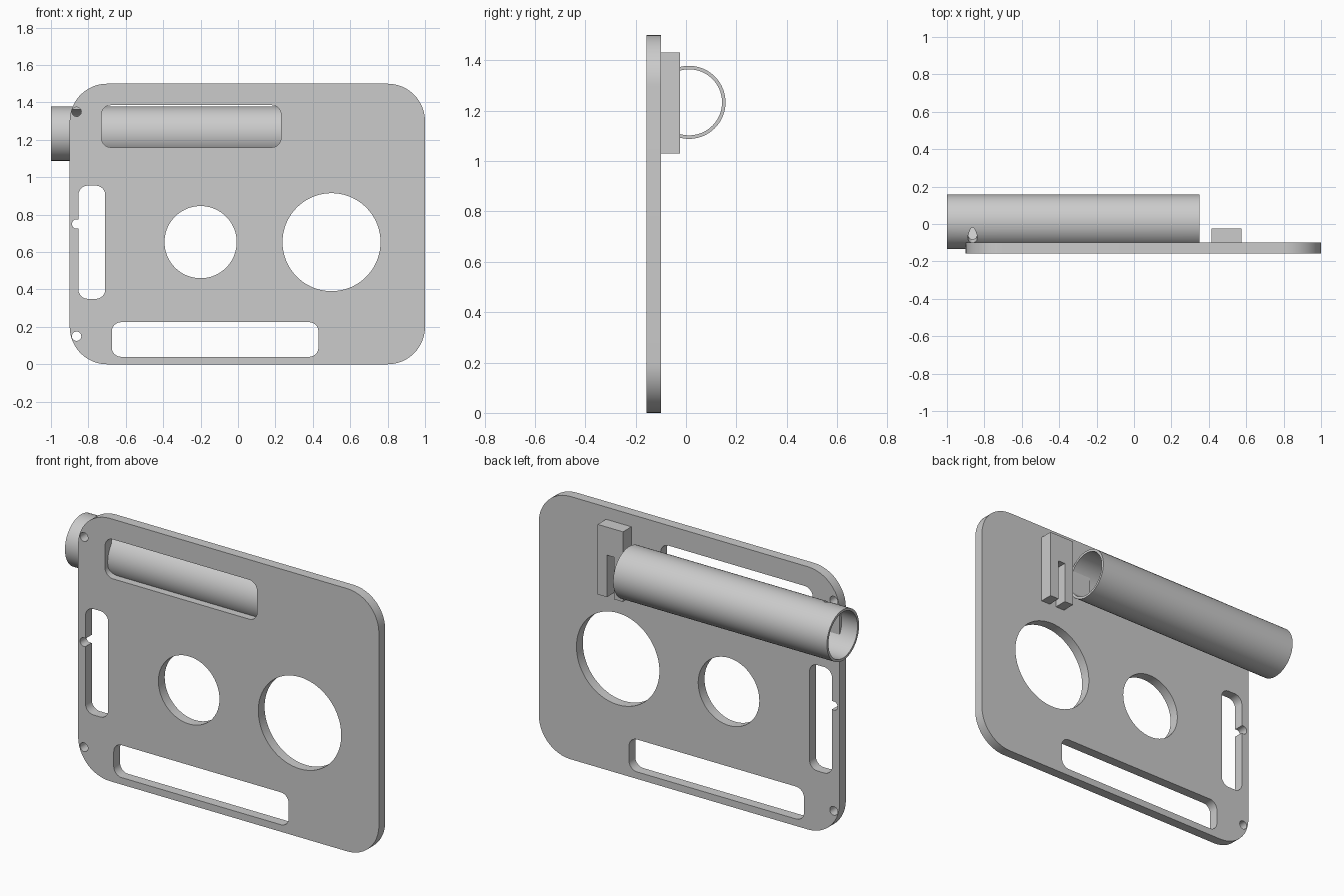
import bpy, bmesh, math

cube = bpy.data.objects.get("Cube")
if cube:
    bpy.data.objects.remove(cube, do_unlink=True)

grey = bpy.data.materials.new("light_grey")
grey.use_nodes = True
colour = (0.6, 0.6, 0.6, 1)
grey.diffuse_color = colour
grey.node_tree.nodes["Principled BSDF"].inputs["Base Color"].default_value = colour

FRONT, BACK = -0.157, -0.1


def rounded_rect(x0, x1, z0, z1, r, steps=12):
    corners = [(x1 - r, z1 - r), (x0 + r, z1 - r), (x0 + r, z0 + r), (x1 - r, z0 + r)]
    return [(cx + r * math.cos(a), cz + r * math.sin(a))
            for k, (cx, cz) in enumerate(corners)
            for a in [(k + i / steps) * math.pi / 2 for i in range(steps + 1)]]


def circle(cx, cz, r, n=72):
    return [(cx + r * math.cos(2 * math.pi * i / n), cz + r * math.sin(2 * math.pi * i / n))
            for i in range(n)]


def finish(name, bm):
    bmesh.ops.recalc_face_normals(bm, faces=bm.faces)
    mesh = bpy.data.meshes.new(name)
    bm.to_mesh(mesh)
    bm.free()
    mesh.materials.append(grey)
    obj = bpy.data.objects.new(name, mesh)
    bpy.context.collection.objects.link(obj)
    return obj


def prism(name, outline, y0, y1):
    """Extrude an x-z outline along y."""
    bm = bmesh.new()
    face = bm.faces.new([bm.verts.new((x, y0, z)) for x, z in outline])
    moved = bmesh.ops.extrude_face_region(bm, geom=[face])["geom"]
    verts = [v for v in moved if isinstance(v, bmesh.types.BMVert)]
    bmesh.ops.translate(bm, verts=verts, vec=(0, y1 - y0, 0))
    return finish(name, bm)


def select_only(obj):
    bpy.ops.object.select_all(action='DESELECT')
    obj.select_set(True)
    bpy.context.view_layer.objects.active = obj


def cut(obj, outline, y0=-0.3, y1=0.0):
    cutter = prism("cutter", outline, y0, y1)
    cutter.hide_render = True
    mod = obj.modifiers.new("cut", 'BOOLEAN')
    mod.operation, mod.solver, mod.object = 'DIFFERENCE', 'EXACT', cutter
    select_only(obj)
    bpy.ops.object.modifier_apply(modifier=mod.name)
    bpy.data.objects.remove(cutter, do_unlink=True)


# Flat plate with rounded corners
plate = prism("plate", rounded_rect(-0.9, 1, 0, 1.5, 0.2), FRONT, BACK)

# Three long slots and two round openings
for slot in [(-0.73, 0.23, 1.16, 1.385), (-0.853, -0.71, 0.35, 0.955),
             (-0.675, 0.43, 0.04, 0.225)]:
    cut(plate, rounded_rect(*slot, 0.05))
cut(plate, circle(-0.2, 0.653, 0.193))
cut(plate, circle(0.5, 0.653, 0.262))

# Hollow tube lying along the top of the back
bm = bmesh.new()
N, CY, CZ = 96, 0.012, 1.233
rings = []
for x, r in [(-1, 0.145), (0.35, 0.145), (0.35, 0.131), (-1, 0.131)]:
    rings.append([bm.verts.new((x, CY + y, CZ + z)) for y, z in circle(0, 0, r, N)])
for a, b in zip(rings, rings[1:] + rings[:1]):
    for i in range(N):
        j = (i + 1) % N
        bm.faces.new((a[i], a[j], b[j], b[i]))
tube = finish("tube", bm)

# Small screw holes along the side; the top one also pierces the tube
for z in (0.15, 0.75, 1.35):
    cut(plate, circle(-0.863, z, 0.025, 32))
cut(tube, circle(-0.863, 1.35, 0.025, 32))

# Forked bracket next to the tube end
fork = [(0.415, 1.03), (0.473, 1.03), (0.473, 1.27), (0.517, 1.27),
        (0.517, 1.03), (0.575, 1.03), (0.575, 1.43), (0.415, 1.43)]
bracket = prism("bracket", fork, BACK, -0.024)

for obj in (plate, tube):
    select_only(obj)
    bpy.ops.object.shade_smooth_by_angle(angle=math.radians(30))
